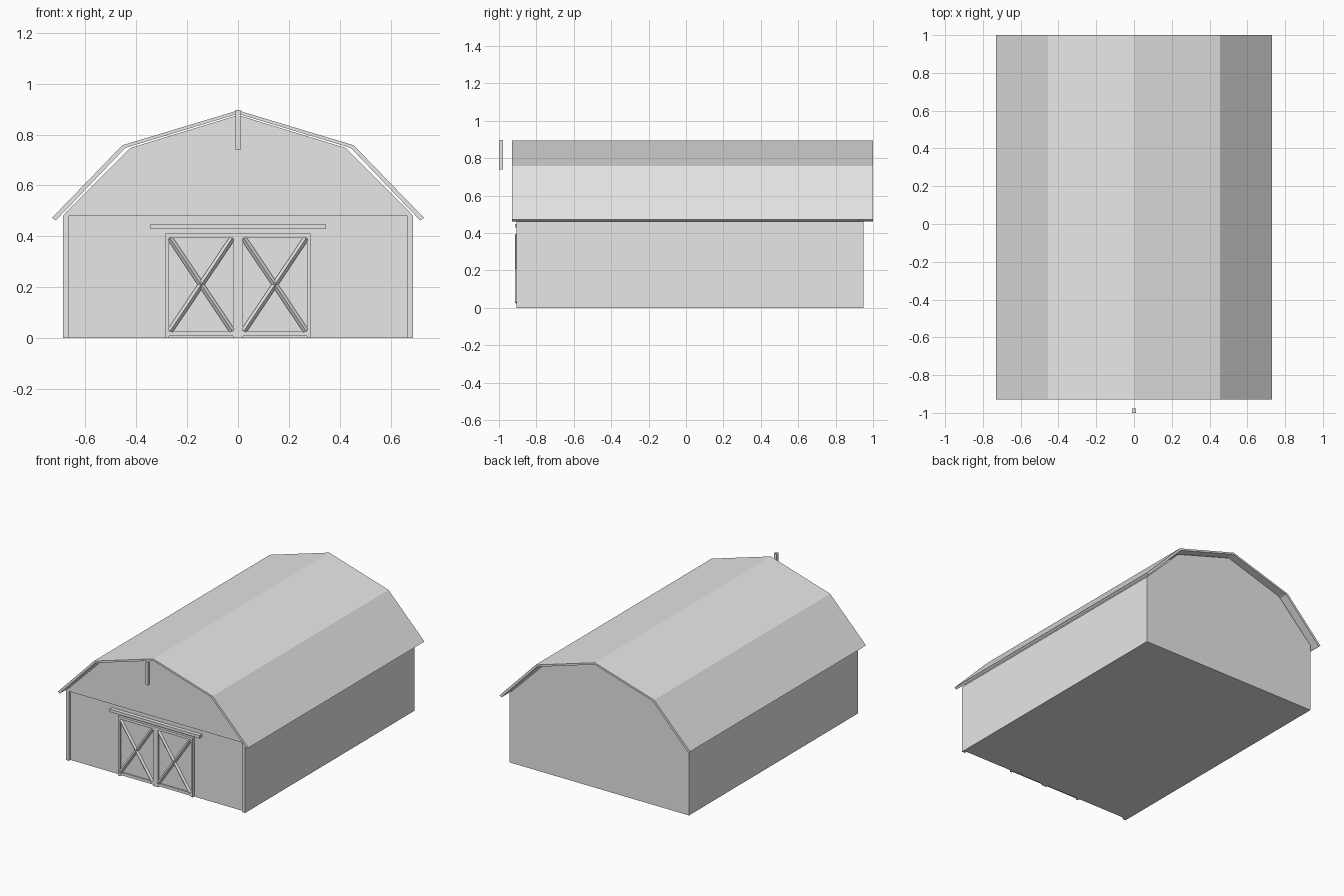
import bpy, bmesh, math
from mathutils import Matrix, Vector

if "Cube" in bpy.data.objects:
    bpy.data.objects.remove(bpy.data.objects["Cube"])

grey = bpy.data.materials.new("light_grey")
grey.diffuse_color = (0.8, 0.8, 0.8, 1)
grey.use_nodes = True
grey.node_tree.nodes["Principled BSDF"].inputs["Base Color"].default_value = grey.diffuse_color

FRONT = -0.905   # outer plane of posts, gable and door frame
WALL = -0.888    # recessed lower front wall
BACK = 0.95


def finish(name, bm):
    bmesh.ops.recalc_face_normals(bm, faces=bm.faces)
    mesh = bpy.data.meshes.new(name)
    bm.to_mesh(mesh)
    bm.free()
    mesh.materials.append(grey)
    ob = bpy.data.objects.new(name, mesh)
    bpy.context.collection.objects.link(ob)
    return ob


def extrude_profile(name, pts, y0, y1):
    """Extrude an (x, z) outline from y0 to y1."""
    bm = bmesh.new()
    face = bm.faces.new([bm.verts.new((x, y0, z)) for x, z in pts])
    ext = bmesh.ops.extrude_face_region(bm, geom=[face])
    verts = [g for g in ext["geom"] if isinstance(g, bmesh.types.BMVert)]
    bmesh.ops.translate(bm, verts=verts, vec=(0, y1 - y0, 0))
    return finish(name, bm)


def box(name, x0, x1, y0, y1, z0, z1):
    return extrude_profile(name, [(x0, z0), (x1, z0), (x1, z1), (x0, z1)], y0, y1)


def diamond_bar(name, a, b, y, size):
    """Square bar from a to b (x, z), turned so one edge points forward."""
    p, q = Vector((a[0], y, a[1])), Vector((b[0], y, b[1]))
    d = (q - p).normalized()
    fwd = Vector((0, -1, 0))
    rot = Matrix((d.cross(fwd), fwd, d)).transposed().to_4x4()
    bm = bmesh.new()
    bmesh.ops.create_cube(bm, size=1)
    m = (Matrix.Translation((p + q) / 2) @ rot @ Matrix.Rotation(math.pi / 4, 4, 'Z')
         @ Matrix.Diagonal((size, size, (q - p).length, 1)))
    bmesh.ops.transform(bm, matrix=m, verts=bm.verts)
    return finish(name, bm)


def mirrored(half):
    """Complete a right-hand outline whose first point lies on x = 0."""
    return half + [(-x, z) for x, z in reversed(half) if x > 0]


# Barn body and the gable that stands proud of the lower front wall
body = mirrored([(0, 0.877), (0.425, 0.747), (0.688, 0.482), (0.688, 0)])
extrude_profile("barn_body", body, WALL, BACK)
extrude_profile("front_gable", mirrored([(0, 0.877), (0.425, 0.747), (0.688, 0.482)]),
                FRONT, WALL)

# Gambrel roof shell
outer = [(-0.731, 0.473), (-0.455, 0.758), (0, 0.895), (0.455, 0.758), (0.731, 0.473)]
inner = [(0.717, 0.462), (0.443, 0.748), (0, 0.882), (-0.443, 0.748), (-0.717, 0.462)]
extrude_profile("roof", outer + inner, -0.93, 1.0)

# Hoist beam in front of the ridge
box("hoist_beam", -0.01, 0.01, -1.0, -0.978, 0.74, 0.897)

# Door track
box("door_track", -0.345, 0.345, -0.915, WALL, 0.429, 0.449)

# Door frame head and centre stile
box("door_head", -0.286, 0.286, FRONT, WALL, 0.394, 0.412)
box("door_centre_stile", -0.02, 0.02, FRONT, WALL, 0, 0.394)

for side, s in (("left", -1), ("right", 1)):
    def span(a, b):
        return sorted((s * a, s * b))

    # Corner post
    box(side + "_corner_post", *span(0.664, 0.688), FRONT, WALL, 0, 0.482)
    # Door leaf: outer stile, bottom rail, recessed panel
    box(side + "_door_stile", *span(0.271, 0.286), FRONT, WALL, 0, 0.394)
    box(side + "_door_rail", *span(0.02, 0.271), FRONT, WALL, 0.008, 0.028)
    box(side + "_door_panel", *span(0.02, 0.271), -0.897, WALL, 0.028, 0.394)
    # Crossed braces
    diamond_bar(side + "_brace_rising", (s * 0.145 - 0.122, 0.028),
                (s * 0.145 + 0.122, 0.392), -0.904, 0.016)
    diamond_bar(side + "_brace_falling", (s * 0.145 - 0.122, 0.392),
                (s * 0.145 + 0.122, 0.028), -0.904, 0.016)
